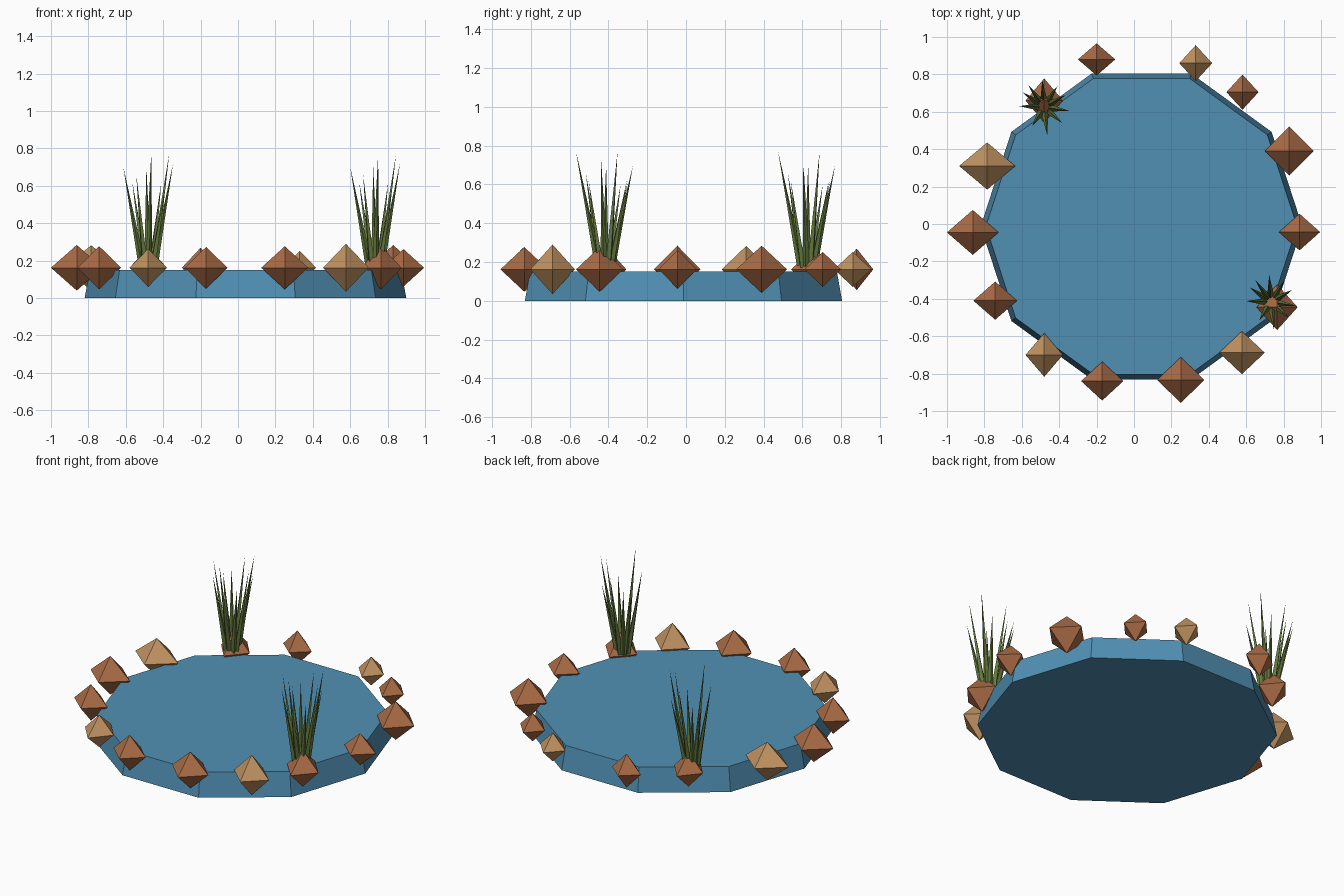
import bpy, bmesh
from math import sin, cos, tau
from mathutils import Vector

cube = bpy.data.objects.get("Cube")
if cube:
    bpy.data.objects.remove(cube)


def material(name, srgb):
    mat = bpy.data.materials.new(name)
    mat.use_nodes = True
    colour = [c ** 2.2 for c in srgb] + [1]
    mat.diffuse_color = colour
    mat.node_tree.nodes["Principled BSDF"].inputs["Base Color"].default_value = colour
    return mat


WATER = material("water blue", (.32, .56, .70))
BROWN = material("rock brown", (.66, .42, .28))
TAN = material("rock tan", (.75, .57, .38))
GREEN = material("reed green", (.39, .47, .25))


def ring(bm, centre, rx, ry, sides):
    return [bm.verts.new((centre[0] + rx * cos(tau * i / sides),
                          centre[1] + ry * sin(tau * i / sides), centre[2]))
            for i in range(sides)]


def fan(bm, loop, tip):
    point = bm.verts.new(tip)
    for i, v in enumerate(loop):
        bm.faces.new((v, loop[(i + 1) % len(loop)], point))


def finish(name, bm, mat, location=(0, 0, 0)):
    bmesh.ops.recalc_face_normals(bm, faces=bm.faces)
    mesh = bpy.data.meshes.new(name)
    bm.to_mesh(mesh)
    bm.free()
    mesh.materials.append(mat)
    obj = bpy.data.objects.new(name, mesh)
    obj.location = location
    bpy.context.collection.objects.link(obj)
    return obj


# Tapered ten-sided pool
bm = bmesh.new()
low = ring(bm, (0, 0, 0), .86, .86, 10)
high = ring(bm, (0, 0, .15), .832, .832, 10)
bm.faces.new(low)
bm.faces.new(high)
for i in range(10):
    j = (i + 1) % 10
    bm.faces.new((low[i], low[j], high[j], high[i]))
finish("pool", bm, WATER, (.04, -.013, 0))

# Eight-faced border rocks: x, y, half sizes, material
rocks = [
    (-.20, .88, .10, .086, .107, BROWN),
    (.33, .86, .088, .096, .09, TAN),
    (.58, .705, .086, .094, .09, BROWN),
    (.83, .39, .13, .131, .122, BROWN),
    (.885, -.043, .11, .098, .10, BROWN),
    (.765, -.445, .11, .122, .115, BROWN),
    (.577, -.688, .122, .115, .128, TAN),
    (.25, -.834, .126, .123, .115, BROWN),
    (-.17, -.84, .113, .104, .112, BROWN),
    (-.48, -.70, .10, .117, .102, TAN),
    (-.742, -.41, .117, .102, .115, BROWN),
    (-.862, -.045, .138, .12, .122, BROWN),
    (-.785, .31, .15, .126, .12, TAN),
    (-.48, .66, .10, .118, .11, BROWN),
]
for x, y, rx, ry, rz, mat in rocks:
    bm = bmesh.new()
    belt = ring(bm, (0, 0, 0), rx, ry, 4)
    fan(bm, belt, (0, 0, rz))
    fan(bm, belt, (0, 0, -rz))
    finish("border_rock", bm, mat, (x, y, .162))

# Reed clumps: slim blades leaning out from a small ring
tips = [(.133, -.02, .72), (.096, -.085, .62), (.016, -.15, .77),
        (-.064, -.10, .66), (-.133, .005, .70), (-.118, .08, .60),
        (-.085, .118, .62), (-.01, .144, .70), (.07, .112, .62),
        (.112, .064, .77)]
for x, y in ((-.48, .625), (.733, -.417)):
    bm = bmesh.new()
    for tip in tips:
        out = Vector((tip[0], tip[1], 0)).normalized()
        side = Vector((-out.y, out.x, 0))
        foot = out * .033 + Vector((0, 0, .17))
        base = [bm.verts.new(foot + d * .019) for d in (out, side, -out, -side)]
        bm.faces.new(base)
        fan(bm, base, tip)
    finish("reed_clump", bm, GREEN, (x, y, 0))
